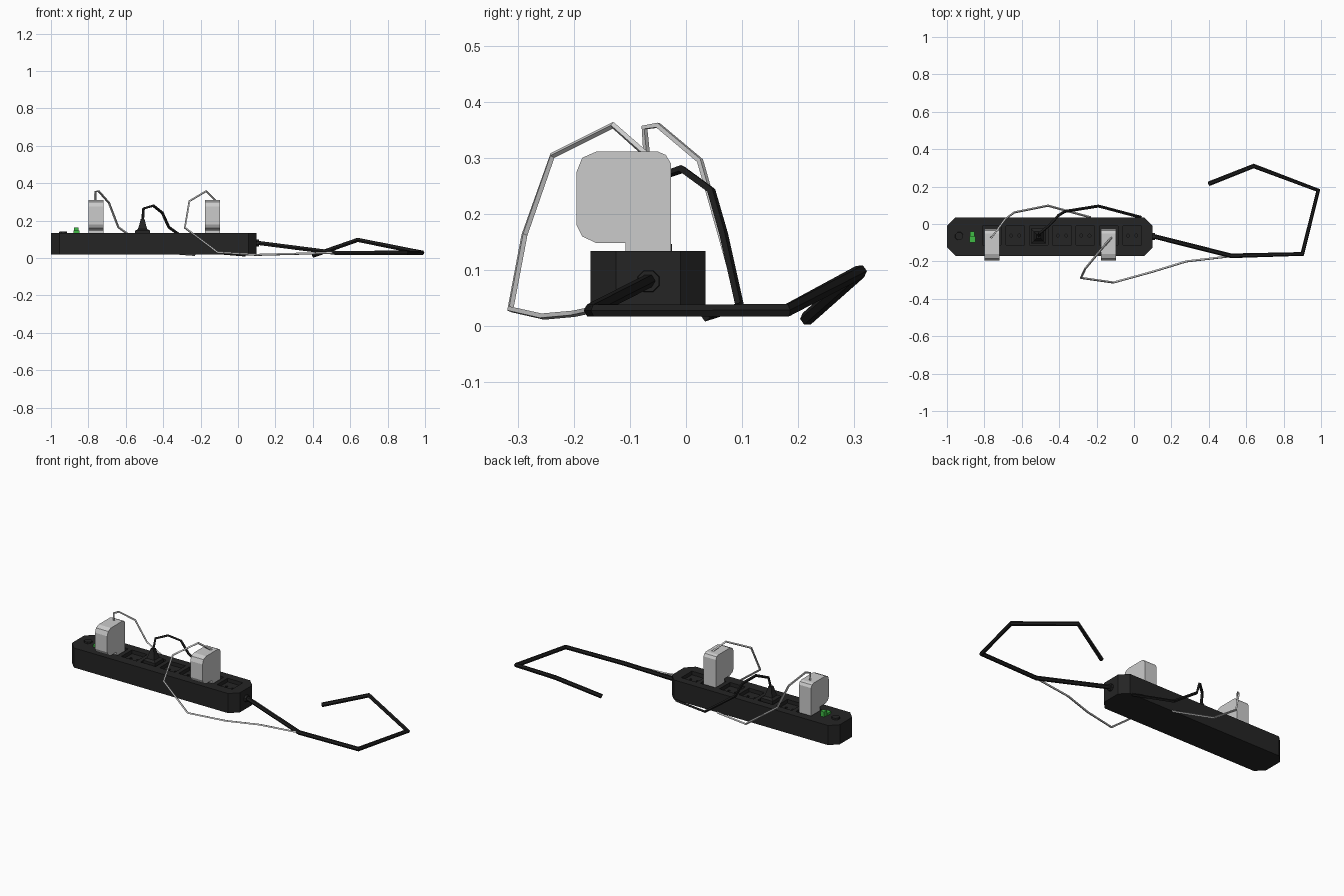
import bpy, bmesh
from math import cos, sin, pi

if "Cube" in bpy.data.objects:
    bpy.data.objects.remove(bpy.data.objects["Cube"])


def material(name, rgb):
    m = bpy.data.materials.new(name)
    m.diffuse_color = (*rgb, 1)
    m.use_nodes = True
    m.node_tree.nodes["Principled BSDF"].inputs["Base Color"].default_value = m.diffuse_color
    return m


BLACK = material("black_plastic", (0.018, 0.018, 0.018))
CORD = material("black_cord", (0.012, 0.012, 0.012))
GREEN = material("green_switch", (0.05, 0.5, 0.06))


def ngon(cx, cy, r, n):
    return [(cx + r * cos(2 * pi * (i + .5) / n), cy + r * sin(2 * pi * (i + .5) / n)) for i in range(n)]


def rect(cx, cy, w, d):
    return [(cx - w/2, cy - d/2), (cx + w/2, cy - d/2), (cx + w/2, cy + d/2), (cx - w/2, cy + d/2)]


def loft(bm, rings):
    """Skin equal-sized rings of 3D points and cap both ends."""
    vs = [[bm.verts.new(p) for p in ring] for ring in rings]
    n = len(vs[0])
    for a, b in zip(vs, vs[1:]):
        for i in range(n):
            bm.faces.new((a[i], a[(i + 1) % n], b[(i + 1) % n], b[i]))
    bm.faces.new(vs[0][::-1])
    bm.faces.new(vs[-1])


def finish(name, bm, mat=None):
    bmesh.ops.recalc_face_normals(bm, faces=bm.faces[:])
    me = bpy.data.meshes.new(name)
    bm.to_mesh(me)
    bm.free()
    ob = bpy.data.objects.new(name, me)
    bpy.context.collection.objects.link(ob)
    if mat:
        me.materials.append(mat)
    return ob


def stack(name, solids, mat=None):
    """Each solid is a list of (outline, z) levels."""
    bm = bmesh.new()
    for levels in solids:
        loft(bm, [[(x, y, z) for x, y in outline] for outline, z in levels])
    return finish(name, bm, mat)


def cable(name, points, radius, res, mat=None):
    cu = bpy.data.curves.new(name, 'CURVE')
    cu.dimensions = '3D'
    cu.bevel_depth = radius
    cu.bevel_resolution = res
    cu.use_fill_caps = True
    sp = cu.splines.new('POLY')
    sp.points.add(len(points) - 1)
    for p, co in zip(sp.points, points):
        p.co = (*co, 1)
    sp.use_smooth = False
    if mat:
        cu.materials.append(mat)
    ob = bpy.data.objects.new(name, cu)
    bpy.context.collection.objects.link(ob)


YC = -0.0675
SOCKETS = [-0.76 + 0.125 * i for i in range(7)]

# Strip body with clipped corners
c, x0, x1, y0, y1 = 0.045, -1.0, 0.1, -0.17, 0.035
outline = [(x0 + c, y0), (x1 - c, y0), (x1, y0 + c), (x1, y1 - c),
           (x1 - c, y1), (x0 + c, y1), (x0, y1 - c), (x0, y0 + c)]
body = stack("strip_body", [[(outline, 0.018), (outline, 0.134)]], BLACK)

# Socket recesses and pin holes
recess = stack("recess_cutter", [[(rect(x, -0.062, 0.1, 0.1), 0.112), (rect(x, -0.062, 0.1, 0.1), 0.2)]
                                 for x in SOCKETS], BLACK)
holes = stack("pin_hole_cutter", [[(ngon(x + s, -0.062, 0.008, 8), 0.085), (ngon(x + s, -0.062, 0.008, 8), 0.2)]
                                  for x in SOCKETS for s in (-0.022, 0.022)], BLACK)
for cutter in (recess, holes):
    mod = body.modifiers.new(cutter.name, 'BOOLEAN')
    mod.operation = 'DIFFERENCE'
    mod.solver = 'EXACT'
    mod.object = cutter
    cutter.hide_render = True
    cutter.hide_viewport = True
    cutter.display_type = 'WIRE'

# Reset button and rocker switch
stack("reset_button", [[(ngon(-0.935, -0.065, 0.024, 8), 0.13), (ngon(-0.935, -0.065, 0.022, 8), 0.143)]], BLACK)
stack("rocker_switch", [
    [(rect(-0.864, -0.083, 0.032, 0.034), 0.13), (rect(-0.864, -0.083, 0.032, 0.034), 0.148)],
    [(rect(-0.864, -0.053, 0.024, 0.026), 0.13), (rect(-0.864, -0.053, 0.024, 0.026), 0.164)]], GREEN)

# Two overhanging power adapters
side = [(-0.16, 0.311), (-0.05, 0.311), (-0.036, 0.305), (-0.027, 0.29), (-0.027, 0.112), (-0.108, 0.112),
        (-0.108, 0.148), (-0.16, 0.148), (-0.185, 0.16), (-0.195, 0.18), (-0.195, 0.275), (-0.185, 0.3)]
for name, x in (("adapter_left", -0.76), ("adapter_right", -0.136)):
    bm = bmesh.new()
    loft(bm, [[(x + s, y, z) for y, z in side] for s in (-0.04, 0.04)])
    finish(name, bm)

# Small plug with tapered strain relief
stack("cord_plug", [[(rect(-0.51, -0.065, w, w), z) for w, z in
                     ((0.08, 0.112), (0.08, 0.146), (0.05, 0.155), (0.034, 0.18), (0.02, 0.21))]], BLACK)

# Strain relief collar at the end of the strip
bm = bmesh.new()
loft(bm, [[(x, y, z) for y, z in ngon(-0.067, 0.08, r, 8)] for x, r in ((0.09, 0.022), (0.112, 0.02))])
finish("cord_collar", bm, BLACK)

# Cords
cable("main_cord", [(0.09, -0.062, 0.083), (0.52, -0.17, 0.028), (0.9, -0.16, 0.028),
                    (0.985, 0.18, 0.028), (0.64, 0.31, 0.097), (0.4, 0.215, 0.013)], 0.0125, 1, CORD)
cable("plug_cord", [(-0.51, -0.065, 0.2), (-0.505, -0.05, 0.265), (-0.453, -0.007, 0.28), (-0.405, 0.045, 0.242),
                    (-0.37, 0.067, 0.165), (-0.19, 0.096, 0.035), (0.04, 0.035, 0.016)], 0.008, 0, CORD)
cable("left_adapter_cord", [(-0.763, -0.07, 0.305), (-0.763, -0.074, 0.354), (-0.745, -0.05, 0.358),
                            (-0.69, 0.025, 0.295), (-0.64, 0.062, 0.165), (-0.46, 0.098, 0.035),
                            (-0.23, 0.035, 0.017)], 0.006, 0)
cable("right_adapter_cord", [(-0.118, -0.07, 0.305), (-0.17, -0.13, 0.358), (-0.26, -0.238, 0.304),
                             (-0.284, -0.288, 0.162), (-0.11, -0.313, 0.03), (0.1, -0.255, 0.017),
                             (0.28, -0.2, 0.022), (0.52, -0.172, 0.028)], 0.006, 0)
